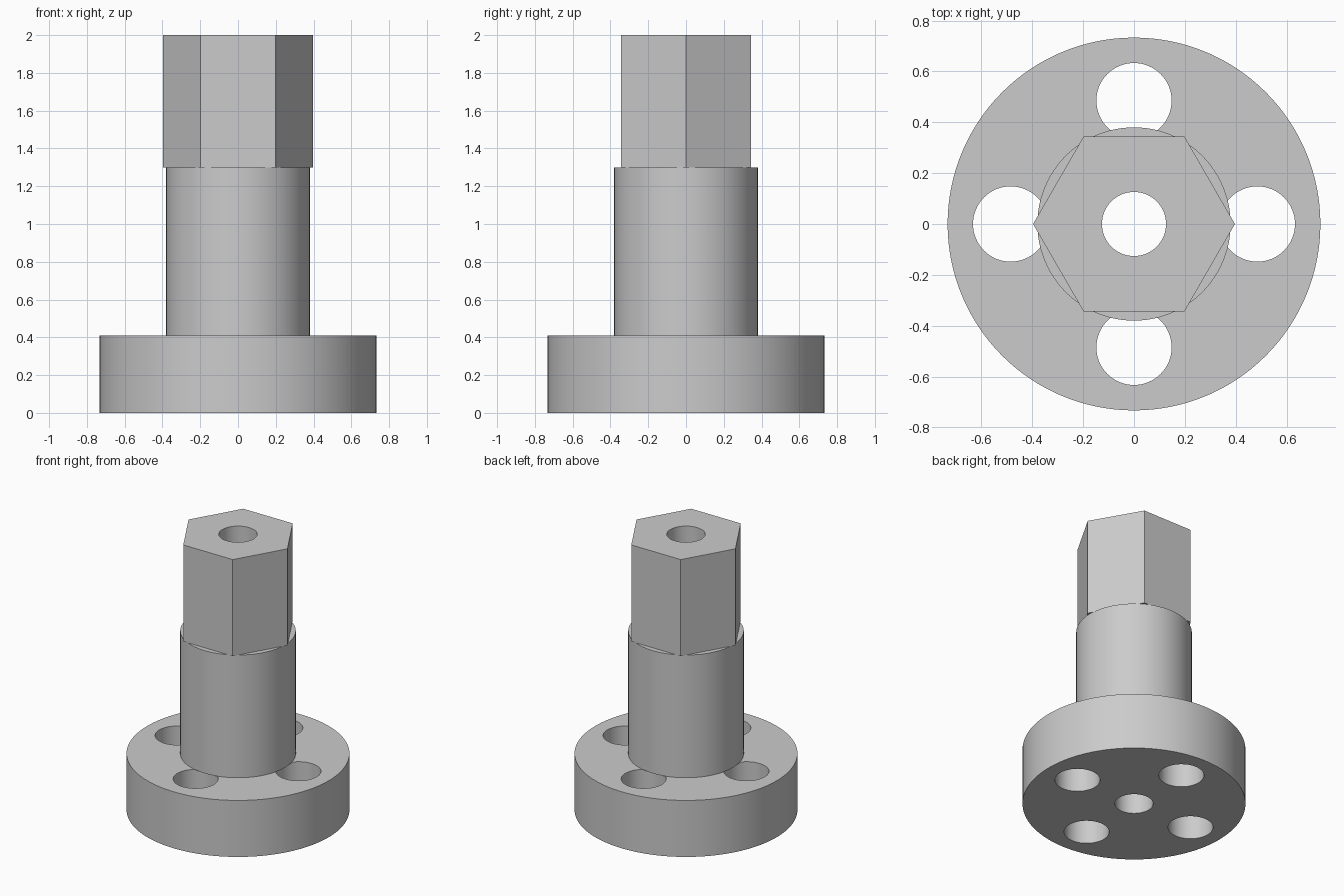
import bpy, math

old = bpy.data.objects.get("Cube")
if old:
    bpy.data.objects.remove(old, do_unlink=True)

# Single plain metal colour
metal = bpy.data.materials.new("grey metal")
metal.use_nodes = True
grey = (0.6, 0.6, 0.6, 1)
metal.diffuse_color = grey
metal.node_tree.nodes["Principled BSDF"].inputs["Base Color"].default_value = grey

BORE = 0.126
BOLT_RADIUS, BOLT_CIRCLE = 0.148, 0.485
FLANGE_TOP, SHAFT_TOP, HEX_TOP = 0.41, 1.3, 2.0


def prism(name, radius, z0, z1, sides, x=0, y=0):
    bpy.ops.mesh.primitive_cylinder_add(
        vertices=sides, radius=radius, depth=z1 - z0,
        location=(x, y, (z0 + z1) / 2))
    obj = bpy.context.object
    obj.name = name
    return obj


def drill(target, radius, x=0, y=0):
    """Cut a vertical hole right through the part."""
    cutter = prism("drill_cutter", radius, -1, 3, 64, x, y)
    cutter.hide_render = True
    mod = target.modifiers.new("hole", "BOOLEAN")
    mod.operation = "DIFFERENCE"
    mod.solver = "EXACT"
    mod.object = cutter
    bpy.context.view_layer.objects.active = target
    bpy.ops.object.modifier_apply(modifier=mod.name)
    bpy.data.objects.remove(cutter, do_unlink=True)


def finish(obj):
    obj.data.materials.clear()
    obj.data.materials.append(metal)
    bpy.ops.object.select_all(action="DESELECT")
    obj.select_set(True)
    bpy.context.view_layer.objects.active = obj
    bpy.ops.object.shade_smooth_by_angle(angle=math.radians(30))


# Flange with four bolt holes that tuck slightly under the shaft
flange = prism("flange", 0.733, 0, FLANGE_TOP, 128)
for i in range(4):
    a = i * math.pi / 2
    drill(flange, BOLT_RADIUS, BOLT_CIRCLE * math.cos(a), BOLT_CIRCLE * math.sin(a))

# Round shaft
shaft = prism("shaft", 0.38, FLANGE_TOP, SHAFT_TOP, 96)

# Hexagonal drive head with corners pointing left and right
hex_head = prism("hex_head", 0.397, SHAFT_TOP, HEX_TOP, 6)
hex_head.rotation_euler.z = math.pi / 6
bpy.context.view_layer.update()

# Central bore through every part
for part in (flange, shaft, hex_head):
    drill(part, BORE)
    finish(part)
